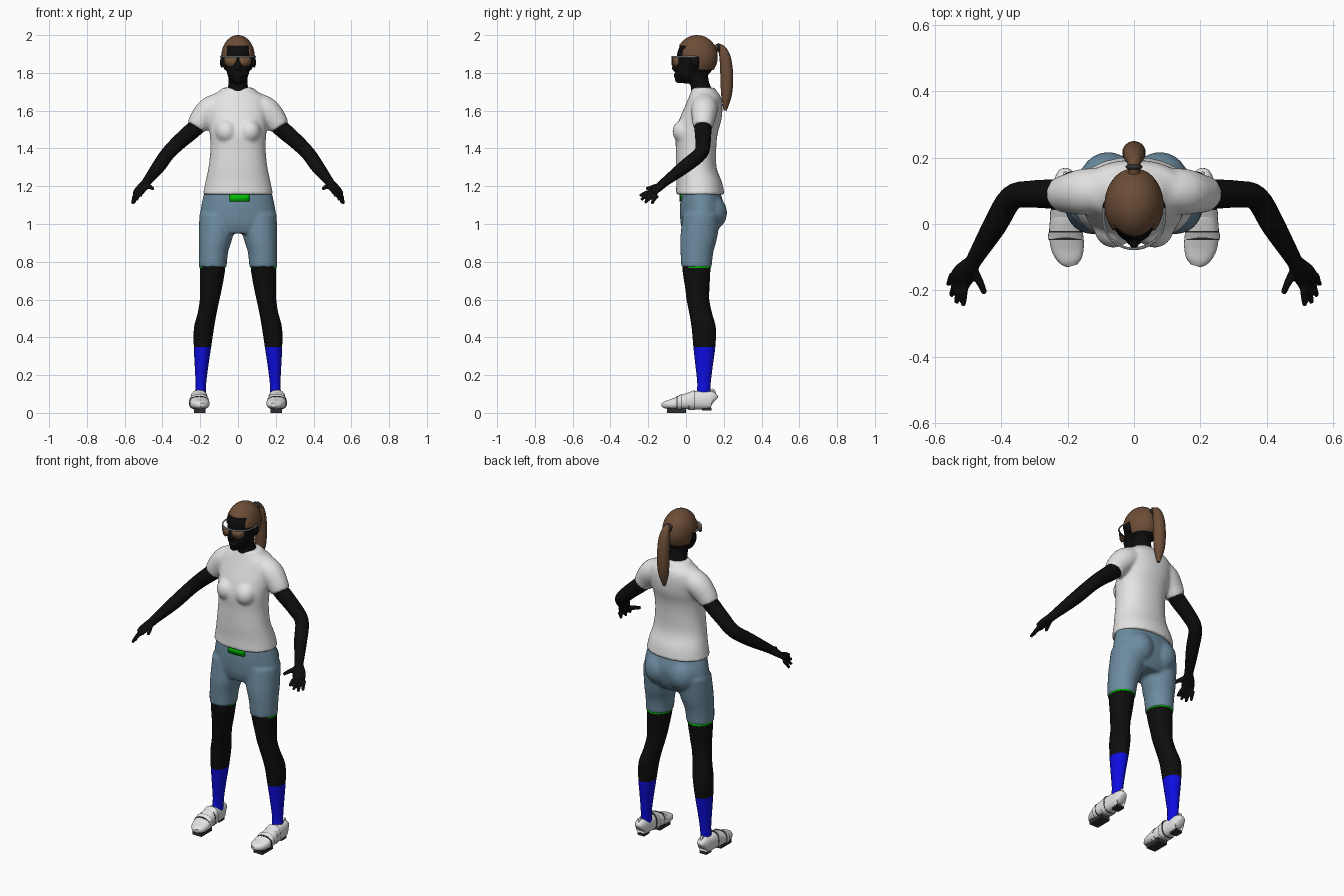
import bpy, bmesh, math
from mathutils import Vector, Matrix

if "Cube" in bpy.data.objects:
    bpy.data.objects.remove(bpy.data.objects["Cube"])

X, Y, Z = Vector((1, 0, 0)), Vector((0, 1, 0)), Vector((0, 0, 1))


def material(name, r, g, b):
    m = bpy.data.materials.new(name)
    m.use_nodes = True
    m.diffuse_color = (r, g, b, 1)
    bsdf = next(n for n in m.node_tree.nodes if n.type == 'BSDF_PRINCIPLED')
    bsdf.inputs["Base Color"].default_value = (r, g, b, 1)
    bsdf.inputs["Roughness"].default_value = 0.7
    return m


SKIN = material("black skin", 0.004, 0.004, 0.004)
WHITE = material("white cloth", 0.78, 0.78, 0.78)
SHORTS = material("slate blue cloth", 0.15, 0.26, 0.35)
SOCK = material("bright blue knit", 0.004, 0.004, 0.75)
GREEN = material("green trim", 0.0, 0.5, 0.0)
HAIR = material("brown hair", 0.15, 0.075, 0.038)
LENS = material("brown lens", 0.17, 0.085, 0.04)
FRAME = material("pale frame", 0.5, 0.58, 0.62)
DARK = material("dark rubber", 0.03, 0.03, 0.03)


def spline(rows, steps=4):
    """Catmull-Rom through rows of equal length."""
    rows = [Vector(r) for r in rows]
    out = []
    for i in range(len(rows) - 1):
        b, c = rows[i], rows[i + 1]
        a, d = rows[max(i - 1, 0)], rows[min(i + 2, len(rows) - 1)]
        for k in range(steps):
            t = k / steps
            out.append(b + (c - a) * (t / 2) + (a * 2 - b * 5 + c * 4 - d) * (t * t / 2)
                       + (b * 3 - a - c * 3 + d) * (t ** 3 / 2))
    return out + [rows[-1]]


def loft(bm, rows, axis=None, ref=Y, n=28, power=1.0):
    """Skin ellipses (x, y, z, radius across, radius along ref)."""
    rows = spline([r if len(r) == 5 else (*r, r[3]) for r in rows])
    pts = [Vector(r[:3]) for r in rows]
    rings = []
    for i, row in enumerate(rows):
        t = axis or (pts[min(i + 1, len(pts) - 1)] - pts[max(i - 1, 0)]).normalized()
        v = (ref - t * ref.dot(t)).normalized()
        u = v.cross(t)
        ring = []
        for k in range(n):
            a = math.tau * k / n
            c, s = math.cos(a), math.sin(a)
            c, s = (math.copysign(abs(q) ** power, q) for q in (c, s))
            ring.append(bm.verts.new(pts[i] + u * (c * row[3]) + v * (s * row[4])))
        rings.append(ring)
    for a, b in zip(rings, rings[1:]):
        for k in range(n):
            bm.faces.new((a[k], a[(k + 1) % n], b[(k + 1) % n], b[k]))
    bm.faces.new(rings[0][::-1])
    bm.faces.new(rings[-1])


def ball(bm, centre, radii, seg=32):
    m = Matrix.Translation(centre) @ Matrix.Diagonal((*radii, 1))
    bmesh.ops.create_uvsphere(bm, u_segments=seg, v_segments=seg * 3 // 4, radius=1, matrix=m)


def box(bm, centre, size):
    m = Matrix.Translation(centre) @ Matrix.Diagonal((*size, 1))
    bmesh.ops.create_cube(bm, size=1, matrix=m)


def sheet(bm, rows):
    """Strip of faces from rows of (x, y, low z, high z)."""
    pairs = [[bm.verts.new((x, y, z)) for z in (lo, hi)] for x, y, lo, hi in rows]
    for a, b in zip(pairs, pairs[1:]):
        bm.faces.new((a[0], b[0], b[1], a[1]))


def finish(name, bm, mats, mirror=False, voxel=0, smooth=4, thick=0, rule=None):
    if mirror:
        g = bmesh.ops.duplicate(bm, geom=bm.verts[:] + bm.edges[:] + bm.faces[:])["geom"]
        for v in g:
            if isinstance(v, bmesh.types.BMVert):
                v.co.x *= -1
    bmesh.ops.recalc_face_normals(bm, faces=bm.faces[:])
    if rule:
        for f in bm.faces:
            f.material_index = rule(f.calc_center_median())
    me = bpy.data.meshes.new(name)
    bm.to_mesh(me)
    bm.free()
    ob = bpy.data.objects.new(name, me)
    bpy.context.collection.objects.link(ob)
    for m in mats:
        me.materials.append(m)
    bpy.ops.object.select_all(action='DESELECT')
    ob.select_set(True)
    bpy.context.view_layer.objects.active = ob
    if voxel:
        r = ob.modifiers.new("fuse", 'REMESH')
        r.mode, r.voxel_size, r.use_smooth_shade = 'VOXEL', voxel, True
        s = ob.modifiers.new("soften", 'SMOOTH')
        s.factor, s.iterations = 0.5, smooth
    else:
        if thick:
            s = ob.modifiers.new("thickness", 'SOLIDIFY')
            s.thickness = thick
        bpy.ops.object.shade_smooth_by_angle(angle=math.radians(40))
    return ob


# Shirt: torso, bust and sleeves fused into one garment
bm = bmesh.new()
torso = [(.075, 1.155, .186, .129), (.07, 1.22, .173, .121), (.054, 1.3, .156, .108),
         (.053, 1.4, .146, .107), (.056, 1.48, .15, .112), (.075, 1.55, .157, .112),
         (.093, 1.62, .162, .1), (.1, 1.67, .147, .086), (.096, 1.7, .105, .07), (.092, 1.722, .08, .058)]
loft(bm, [(0, *r) for r in torso], axis=Z, n=48, power=0.92)
for s in (1, -1):
    ball(bm, (s * .062, -.006, 1.49), (.06, .066, .065))
    loft(bm, [(s * .09, .1, 1.63, .068), (s * .15, .097, 1.602, .07),
              (s * .195, .092, 1.552, .063, .06), (s * .221, .09, 1.512, .053)])
finish("shirt", bm, [WHITE], voxel=0.009, smooth=5)

# Shorts: pelvis, seat and thigh sleeves
bm = bmesh.new()
hips = [(.077, 1.19, .172, .1), (.08, 1.15, .183, .107), (.086, 1.08, .197, .118),
        (.08, 1.0, .203, .108), (.073, .95, .17, .085)]
loft(bm, [(0, *r) for r in hips], axis=Z, n=48)
for s in (1, -1):
    ball(bm, (s * .078, .12, 1.06), (.09, .097, .1))
    loft(bm, [(s * .105, .083, 1.05, .1), (s * .118, .068, .93, .09, .098),
              (s * .13, .058, .85, .078, .087), (s * .134, .055, .772, .074, .081)], axis=Z)
finish("shorts", bm, [SHORTS], voxel=0.009, smooth=4)

# Green lining below the shorts hem and belt buckle
bm = bmesh.new()
loft(bm, [(.135, .058, .8, .07, .076), (.135, .058, .766, .069, .0755)], axis=Z)
finish("shorts_lining", bm, [GREEN], mirror=True)
bm = bmesh.new()
sheet(bm, [(x, -.034 + 1.6 * x * x, 1.118, 1.158) for x in (-.045, -.02, 0, .02, .045, .062)])
finish("belt_buckle", bm, [GREEN], thick=0.008)

# Legs with socks below the calf
bm = bmesh.new()
loft(bm, [(.135, .055, .82, .066, .074), (.135, .055, .76, .067, .074), (.143, .06, .66, .058, .064),
          (.15, .063, .6, .052, .06), (.163, .077, .53, .05, .06), (.18, .094, .45, .053, .064),
          (.188, .097, .35, .046, .058), (.193, .096, .25, .036, .046), (.197, .095, .15, .028, .035),
          (.2, .09, .08, .03, .038)], axis=Z)
finish("legs_and_socks", bm, [SKIN, SOCK], mirror=True, rule=lambda c: int(c.z < .35))

# Arms and hands
bm = bmesh.new()
loft(bm, [(.16, .092, 1.57, .044), (.23, .09, 1.505, .045), (.31, .09, 1.435, .041), (.37, .078, 1.375, .038),
          (.42, -.005, 1.305, .036), (.48, -.105, 1.228, .025), (.5, -.14, 1.2, .022)], ref=Z)
loft(bm, [(.485, -.115, 1.22, .024), (.512, -.15, 1.188, .036, .018), (.53, -.178, 1.162, .034, .013)], ref=Z)
tips = [(.515, -.246, 1.148), (.536, -.238, 1.128), (.551, -.217, 1.112), (.559, -.182, 1.106)]
for i, tip in enumerate(tips):
    base = Vector((.51, -.185, 1.172)).lerp(Vector((.546, -.152, 1.152)), i / 3)
    mid = base.lerp(Vector(tip), 0.5) + Z * .004
    loft(bm, [(*base, .012), (*mid, .0105), (*tip, .008)], ref=Z, n=12)
loft(bm, [(.49, -.13, 1.205, .016), (.465, -.175, 1.196, .012), (.45, -.21, 1.186, .009)], ref=Z, n=12)
finish("arms_and_hands", bm, [SKIN], mirror=True, voxel=0.005, smooth=3)

# Head, face and neck
bm = bmesh.new()
ball(bm, (0, .056, 1.882), (.083, .105, .11))
ball(bm, (0, .004, 1.815), (.06, .06, .073))
ball(bm, (0, -.036, 1.765), (.026, .024, .02))
ball(bm, (0, -.056, 1.787), (.024, .01, .012))
ball(bm, (0, -.058, 1.826), (.014, .018, .018))
loft(bm, [(0, .058, 1.83, .056, .055), (0, .068, 1.76, .05, .052), (0, .08, 1.72, .055, .054),
          (0, .088, 1.66, .075, .06)], axis=Z)
for s in (1, -1):
    ball(bm, (s * .086, .05, 1.855), (.01, .02, .03), 16)
finish("head", bm, [SKIN], voxel=0.006, smooth=4)

# Hair cap with an open hairline over the face
bm = bmesh.new()
ball(bm, (0, .058, 1.885), (.089, .11, .115), 64)


def is_hair(c):
    return c.z > 1.945 or (c.z > 1.887 and abs(c.x) > .06) or (c.y > .07 and c.z > 1.815)


bare = [f for f in bm.faces if not is_hair(f.calc_center_median())]
bmesh.ops.delete(bm, geom=bare, context='FACES')
finish("hair_cap", bm, [HAIR], thick=0.008)

# Ponytail and its tie
bm = bmesh.new()
loft(bm, [(0, .15, 1.93, .018), (0, .185, 1.932, .02), (0, .207, 1.88, .03, .032), (0, .216, 1.78, .034, .035),
          (0, .214, 1.68, .028, .03), (0, .207, 1.6, .008)], ref=X)
finish("ponytail", bm, [HAIR])
bm = bmesh.new()
loft(bm, [(0, .164, 1.931, .018), (0, .173, 1.932, .026), (0, .182, 1.932, .018)], ref=X)
finish("hair_tie", bm, [DARK])

# Glasses: lenses and a wraparound frame
bm = bmesh.new()
sheet(bm, [(.006, -.073, 1.865, 1.884), (.018, -.072, 1.842, 1.884), (.035, -.067, 1.832, 1.884),
           (.055, -.056, 1.834, 1.884), (.072, -.04, 1.85, 1.884)])
finish("lenses", bm, [LENS], mirror=True, thick=0.004)
bm = bmesh.new()
half = [(.092, .05), (.09, 0), (.076, -.038), (.04, -.066)]
bow = half + [(0, -.075)] + [(-x, y) for x, y in half[::-1]]
loft(bm, [(x, y, 1.885, .004) for x, y in bow], ref=Z, n=8)
finish("glasses_frame", bm, [FRAME])

# Shoes with straps, heel loop and cleats
shoe = [(.207, .15, .06, .025, .018), (.207, .138, .067, .045, .032), (.207, .1, .066, .048, .038),
        (.207, .04, .066, .048, .043), (.206, -.02, .057, .038, .05), (.2, -.07, .047, .028, .05),
        (.191, -.108, .043, .02, .036), (.186, -.126, .042, .01, .016)]
bm = bmesh.new()
loft(bm, shoe, ref=X, power=0.8)
finish("shoes", bm, [WHITE], mirror=True)
for name, y, zc, rz, rx, w, mat in (
        ("rear_strap", .03, .065, .05, .047, .012, WHITE), ("rear_strap_edge", .03, .0645, .049, .0455, .016, DARK),
        ("front_strap", -.035, .055, .039, .053, .01, WHITE), ("front_strap_edge", -.035, .0545, .0385, .0515, .014, DARK)):
    bm = bmesh.new()
    loft(bm, [(.206, y + w, zc + .003, rz + .003, rx - .001), (.206, y - w, zc - .003, rz - .003, rx + .001)],
         axis=-Y, ref=X, power=0.8)
    finish(name, bm, [mat], mirror=True)
bm = bmesh.new()
loft(bm, [(.207, .128, .105, .006), (.207, .142, .122, .006), (.207, .152, .105, .006), (.207, .148, .08, .006)], ref=X, n=10)
finish("heel_loops", bm, [WHITE], mirror=True)
bm = bmesh.new()
box(bm, (.203, -.05, .013), (.06, .1, .026))
box(bm, (.207, .11, .02), (.045, .05, .014))
finish("cleats", bm, [DARK], mirror=True)
